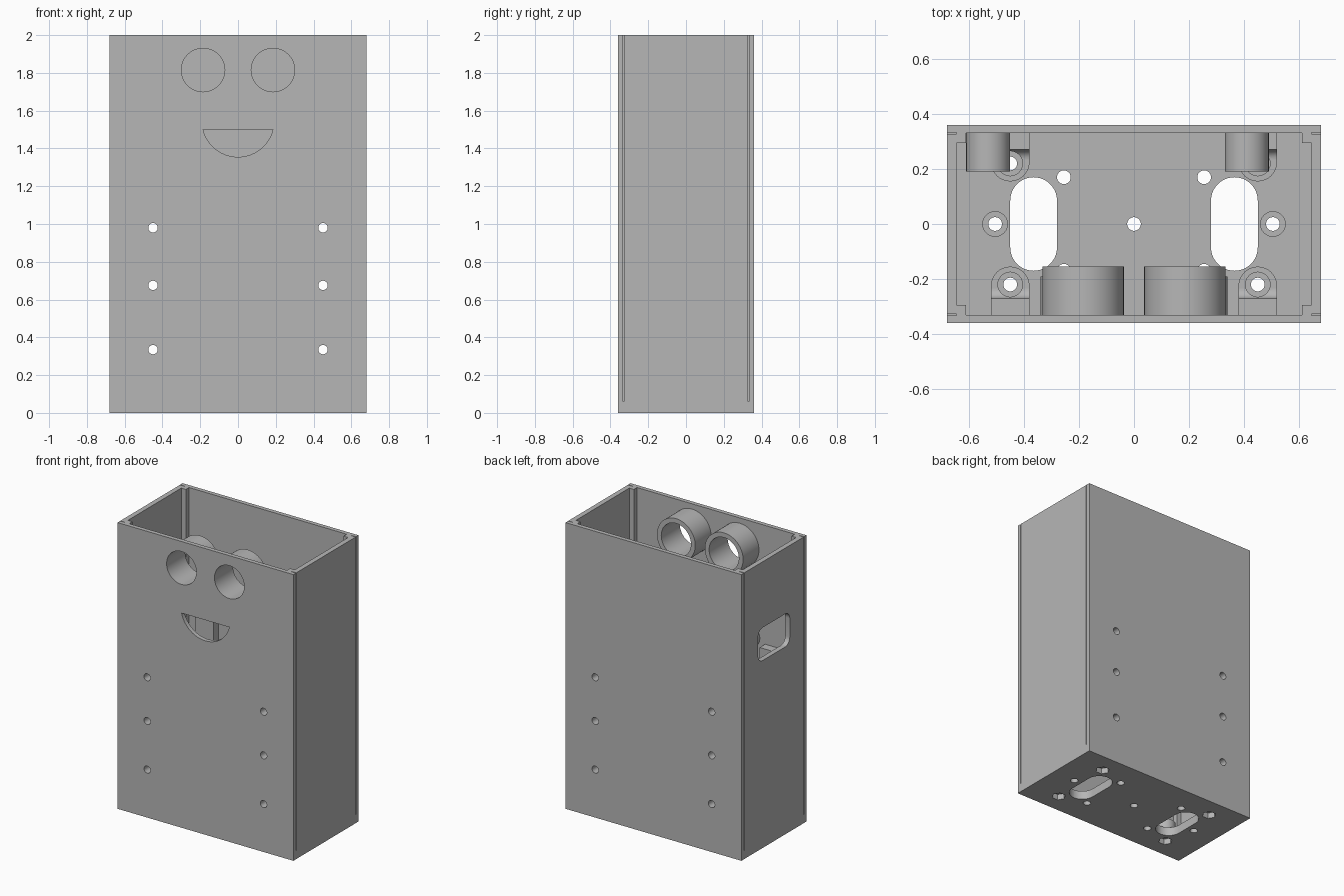
import bpy, bmesh
from math import cos, sin, pi, acos, atan2

if "Cube" in bpy.data.objects:
    bpy.data.objects.remove(bpy.data.objects["Cube"], do_unlink=True)

grey = bpy.data.materials.new("Plain grey")
grey.use_nodes = True
colour = (0.47, 0.47, 0.47, 1)
grey.diffuse_color = colour
grey.node_tree.nodes["Principled BSDF"].inputs["Base Color"].default_value = colour

# Main sizes
W, D, H = 0.68, 0.36, 2.0        # half width, half depth, height
WALL, FLOOR = 0.035, 0.06
IX, IY = W - WALL, 0.33          # inner half sizes
RIB_X, LUG_Y = 0.45, 0.22


def prism(name, pts, axis, a, b):
    """Extrude a 2D outline along an axis from a to b."""
    place = {"x": lambda p, q, t: (t, p, q),
             "y": lambda p, q, t: (p, t, q),
             "z": lambda p, q, t: (p, q, t)}[axis]
    bm = bmesh.new()
    low = [bm.verts.new(place(p, q, a)) for p, q in pts]
    high = [bm.verts.new(place(p, q, b)) for p, q in pts]
    bm.faces.new(low)
    bm.faces.new(high)
    for i in range(len(pts)):
        j = (i + 1) % len(pts)
        bm.faces.new((low[i], low[j], high[j], high[i]))
    bmesh.ops.recalc_face_normals(bm, faces=bm.faces)
    me = bpy.data.meshes.new(name)
    bm.to_mesh(me)
    bm.free()
    me.materials.append(grey)
    ob = bpy.data.objects.new(name, me)
    bpy.context.collection.objects.link(ob)
    return ob


def arc(cx, cy, r, start=0.0, end=2 * pi, n=32, closed=True):
    steps = n if closed else n - 1
    return [(cx + r * cos(start + (end - start) * i / steps),
             cy + r * sin(start + (end - start) * i / steps)) for i in range(n)]


def rect(x0, x1, y0, y1):
    return [(x0, y0), (x1, y0), (x1, y1), (x0, y1)]


def rounded(x0, x1, y0, y1, r, n=8):
    corners = [(x1 - r, y1 - r), (x0 + r, y1 - r), (x0 + r, y0 + r), (x1 - r, y0 + r)]
    return [p for k, c in enumerate(corners)
            for p in arc(*c, r, k * pi / 2, (k + 1) * pi / 2, n, False)]


def cut(ob, cutters):
    """Subtract every cutter from the object."""
    for c in cutters:
        m = ob.modifiers.new("cut", "BOOLEAN")
        m.operation, m.solver, m.object = "DIFFERENCE", "EXACT", c
    bpy.context.view_layer.update()
    baked = ob.evaluated_get(bpy.context.evaluated_depsgraph_get())
    me = bpy.data.meshes.new_from_object(baked)
    ob.modifiers.clear()
    ob.data = me


parts, cutters = [], []


def cutter(*args):
    c = prism("cutter", *args)
    c.hide_render = True
    cutters.append(c)
    return c


# Outer case, hollowed with a square post left in each corner
case = prism("case", rect(-W, W, -D, D), "z", 0, H)
P = 0.035
q = [(IX, IY - P), (IX - P, IY - P), (IX - P, IY)]
cavity = q + [(-x, y) for x, y in reversed(q)] + [(-x, -y) for x, y in q] \
    + [(x, -y) for x, y in reversed(q)]
case_cuts = [cutter(cavity, "z", FLOOR, H + 0.1)]

# Thin slits where side walls meet front and back
for s in (-1, 1):
    xs = sorted((s * IX, s * (W + 0.05)))
    for y in (-IY, IY):
        case_cuts.append(cutter(rect(*xs, y - 0.0025, y + 0.0025), "z", FLOOR, H + 0.1))

# Eyes and mouth in the front wall
eyes = [cutter(arc(s * 0.185, 1.815, 0.115, n=48), "y", -0.5, -0.1) for s in (-1, 1)]
mouth_r, mouth_z, mouth_top = 0.1905, 1.5455, 1.5
a = acos((mouth_z - mouth_top) / mouth_r)
mouth = arc(0, mouth_z, mouth_r, -pi / 2 - a, -pi / 2 + a, 32, False)
case_cuts += eyes + [cutter(mouth, "y", -0.5, -0.3)]

# Socket opening in the right wall
case_cuts.append(cutter(rounded(-0.175, 0.175, 1.31, 1.54, 0.05), "x", -0.8, -0.6))

# Screw holes through the front, the back and their ribs
screws = {s: [cutter(arc(s * RIB_X, z, 0.025, n=24), "y", -0.5, 0.5)
              for z in (0.335, 0.675, 0.98)] for s in (-1, 1)}
case_cuts += screws[-1] + screws[1]

# Floor: long slots, small holes, counterbored side holes
for s in (-1, 1):
    case_cuts.append(cutter(rounded(s * 0.365 - 0.085, s * 0.365 + 0.085,
                                    -0.17, 0.17, 0.0849, 12), "z", -0.1, 0.1))
    case_cuts.append(cutter(arc(s * 0.505, 0, 0.025, n=24), "z", -0.1, 0.1))
    case_cuts.append(cutter(arc(s * 0.505, 0, 0.045, n=24), "z", 0.035, 0.1))
    for y in (-0.17, 0.17):
        case_cuts.append(cutter(arc(s * 0.255, y, 0.025, n=24), "z", -0.1, 0.1))
case_cuts.append(cutter(arc(0, 0, 0.025, n=24), "z", -0.1, 0.1))

# Wall ribs and floor lugs at the four corners
LUG_TOP, RIB_TOP, RIB_Y = 0.13, 1.17, 0.27
for sx, side in ((-1, "right"), (1, "left")):
    for sy, end in ((-1, "front"), (1, "back")):
        x, y = sx * RIB_X, sy * LUG_Y
        hole = cutter(arc(x, y, 0.025, n=24), "z", -0.1, 0.4)
        bore = cutter(arc(x, y, 0.045, n=24), "z", 0.1, 0.4)
        nut = cutter(arc(x, y, 0.045, n=6), "z", -0.1, 0.04)
        case_cuts += [hole, nut]

        blend = arc(RIB_Y - 0.035, LUG_TOP + 0.035, 0.035, 0, -pi / 2, 8, False)
        profile = [(IY, LUG_TOP), (IY, RIB_TOP), (RIB_Y, RIB_TOP)] + blend
        rib = prism(f"{end}_{side}_rib", [(sy * p, z) for p, z in profile],
                    "x", x - 0.07, x + 0.07)
        cut(rib, screws[sx] + [bore])

        outline = arc(x, sy * 0.225, 0.07, 0, -sy * pi, 20, False)
        outline += [(x - 0.07, sy * IY), (x + 0.07, sy * IY)]
        lug = prism(f"{end}_{side}_lug", outline, "z", FLOOR, LUG_TOP)
        cut(lug, [hole, bore])
        parts += [rib, lug]

# Tubes behind the eyes
for s, side in ((-1, "right"), (1, "left")):
    tube = prism(f"{side}_eye_tube", arc(s * 0.185, 1.815, 0.148, n=48),
                 "y", -IY, -0.155)
    cut(tube, eyes)
    parts.append(tube)

# Round standoffs on the inner front and back walls
for name, x, z, y0, y1 in (("front_right", -0.26, 1.2, -IY, -0.19),
                           ("front_left", 0.26, 1.2, -IY, -0.19),
                           ("back_right", -0.53, 1.35, 0.19, IY),
                           ("back_left", 0.41, 1.35, 0.19, IY)):
    parts.append(prism(f"{name}_standoff", arc(x, z, 0.08), "y", y0, y1))

cut(case, case_cuts)
parts.append(case)

for c in cutters:
    bpy.data.objects.remove(c, do_unlink=True)

# Smooth round surfaces, keep edges sharp
bpy.ops.object.select_all(action="DESELECT")
for ob in parts:
    ob.select_set(True)
bpy.context.view_layer.objects.active = case
bpy.ops.object.shade_smooth_by_angle(angle=pi / 6)
